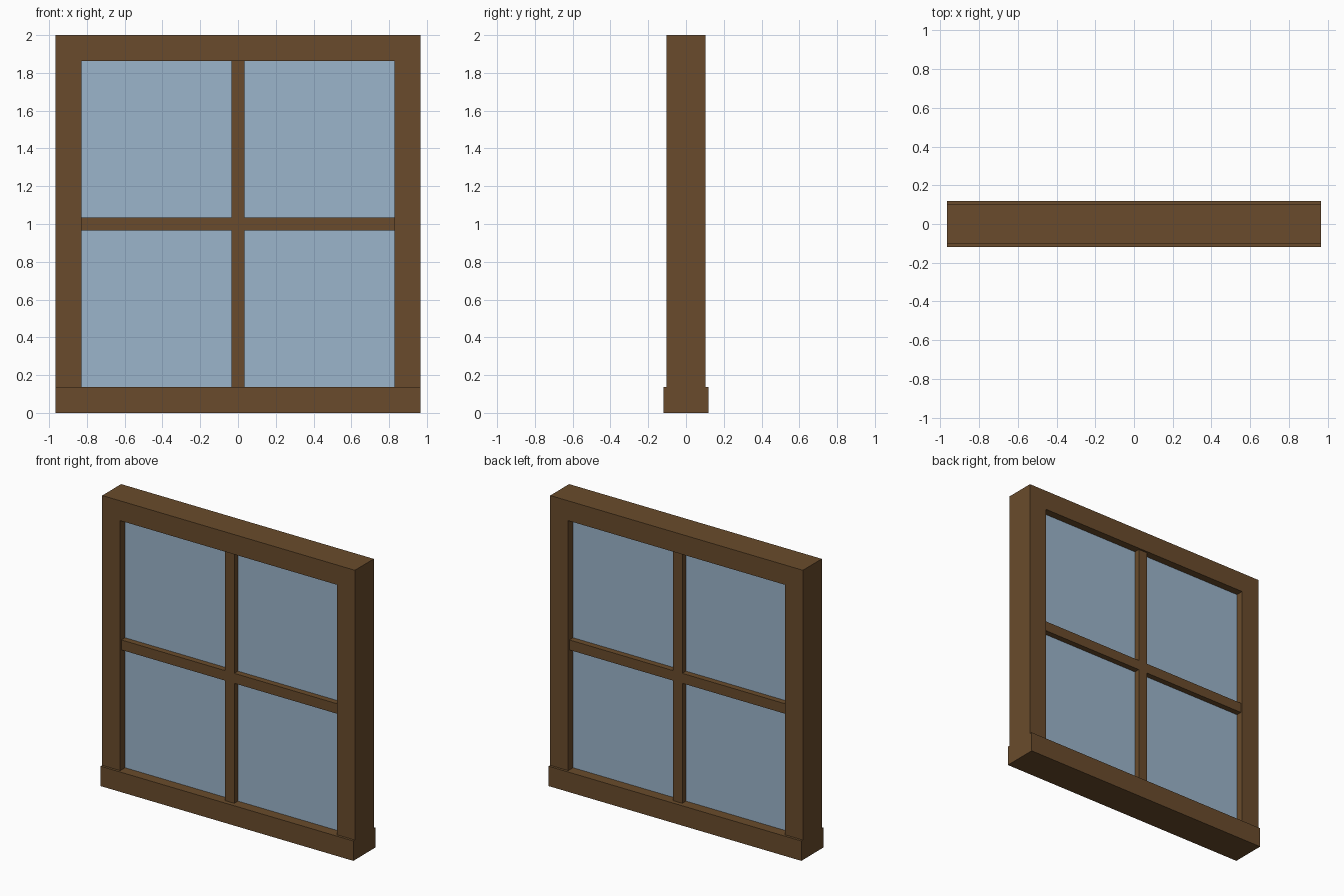
import bpy

cube = bpy.data.objects.get("Cube")
if cube:
    bpy.data.objects.remove(cube, do_unlink=True)

# Main dimensions
HALF_W, HEIGHT = 0.965, 2.0
RAIL = 0.137            # width of the outer frame members
BAR = 0.069             # width of the glazing bars
FRAME_D, SILL_D, BAR_D, GLASS_D = 0.206, 0.24, 0.18, 0.1
INNER = HALF_W - RAIL
TOP = HEIGHT - RAIL


def material(name, color):
    mat = bpy.data.materials.new(name)
    mat.use_nodes = True
    mat.diffuse_color = color
    mat.node_tree.nodes["Principled BSDF"].inputs["Base Color"].default_value = color
    return mat


wood = material("brown_wood", (0.142, 0.071, 0.025, 1))
glass = material("pale_blue_glass", (0.33, 0.46, 0.595, 1))


def box(name, x0, x1, z0, z1, depth, mat):
    """Box spanning x0..x1 and z0..z1, centred on y = 0."""
    bpy.ops.mesh.primitive_cube_add(size=1, location=((x0 + x1) / 2, 0, (z0 + z1) / 2))
    obj = bpy.context.object
    obj.name = name
    obj.scale = (x1 - x0, depth, z1 - z0)
    bpy.ops.object.transform_apply(location=False, rotation=False, scale=True)
    obj.data.materials.append(mat)
    return obj


# Outer frame
box("sill", -HALF_W, HALF_W, 0, RAIL, SILL_D, wood)
box("top_rail", -HALF_W, HALF_W, TOP, HEIGHT, FRAME_D, wood)
box("left_jamb", INNER, HALF_W, RAIL, TOP, FRAME_D, wood)
box("right_jamb", -HALF_W, -INNER, RAIL, TOP, FRAME_D, wood)

# Glazing bars: one upright, with a crossbar half on each side
mid = HEIGHT / 2
box("vertical_bar", -BAR / 2, BAR / 2, RAIL, TOP, BAR_D, wood)
box("left_crossbar", BAR / 2, INNER, mid - BAR / 2, mid + BAR / 2, BAR_D, wood)
box("right_crossbar", -INNER, -BAR / 2, mid - BAR / 2, mid + BAR / 2, BAR_D, wood)

# Four panes between the bars
for side, x0, x1 in (("left", BAR / 2, INNER), ("right", -INNER, -BAR / 2)):
    for level, z0, z1 in (("lower", RAIL, mid - BAR / 2), ("upper", mid + BAR / 2, TOP)):
        box(f"{level}_{side}_pane", x0, x1, z0, z1, GLASS_D, glass)
